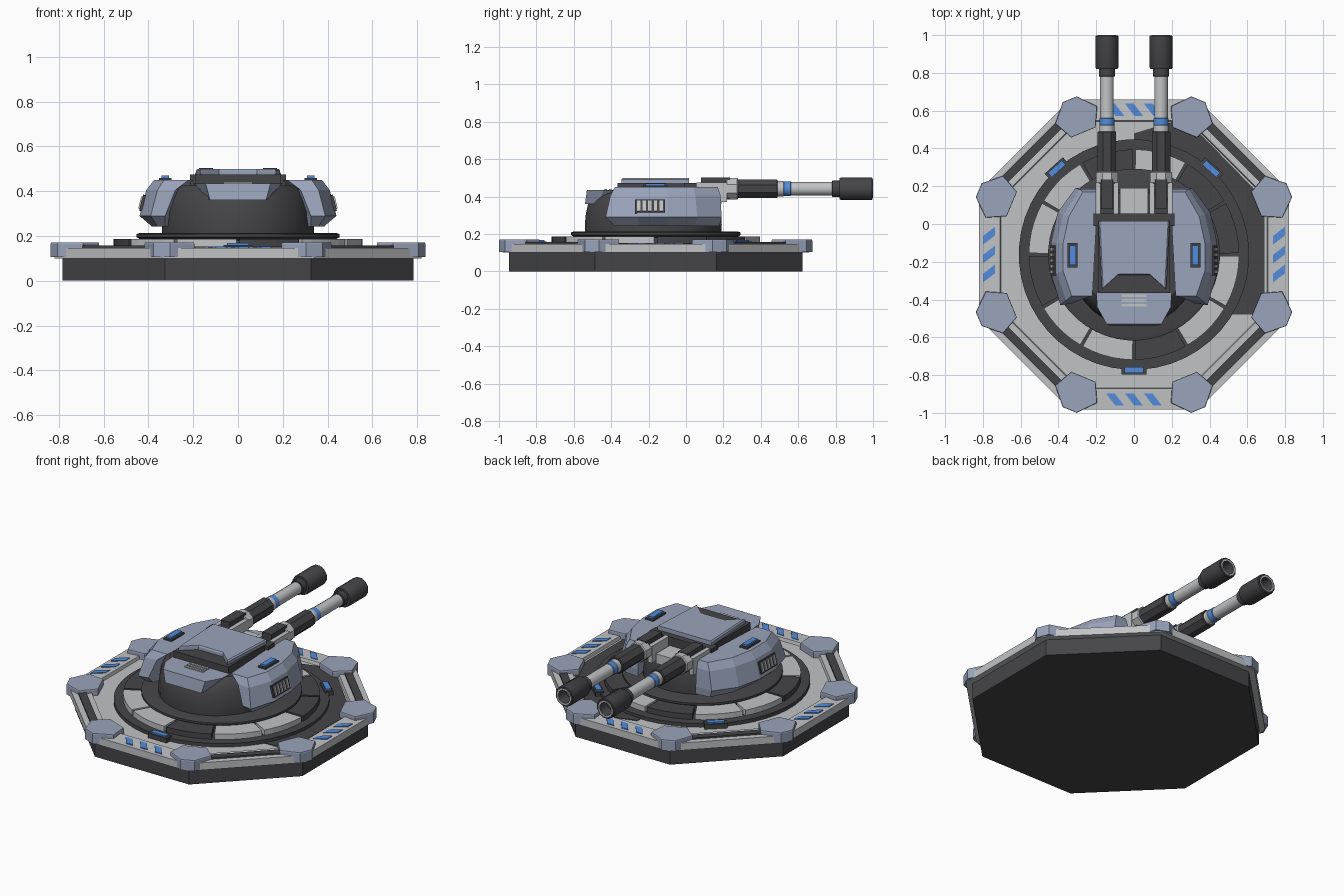
import bpy, bmesh, math
from mathutils import Matrix

if "Cube" in bpy.data.objects:
    bpy.data.objects.remove(bpy.data.objects["Cube"])

CY = -0.162  # centre of the base along y


def material(name, rgb):
    m = bpy.data.materials.new(name)
    m.diffuse_color = (*rgb, 1)
    m.use_nodes = True
    m.node_tree.nodes["Principled BSDF"].inputs["Base Color"].default_value = m.diffuse_color
    return m


ARMOR = material("blue_grey_armor", (0.32, 0.37, 0.495))
LIGHT = material("light_grey", (0.53, 0.545, 0.56))
DARK = material("dark_grey", (0.06, 0.06, 0.066))
BLUE = material("signal_blue", (0.085, 0.26, 0.7))


def finish(name, bm, mat, matrix=None, smooth=False):
    bmesh.ops.remove_doubles(bm, verts=bm.verts, dist=1e-5)
    if matrix:
        bm.transform(matrix)
    bmesh.ops.recalc_face_normals(bm, faces=bm.faces)
    me = bpy.data.meshes.new(name)
    bm.to_mesh(me)
    bm.free()
    me.materials.append(mat)
    ob = bpy.data.objects.new(name, me)
    bpy.context.collection.objects.link(ob)
    if smooth:
        bpy.ops.object.select_all(action='DESELECT')
        ob.select_set(True)
        bpy.context.view_layer.objects.active = ob
        bpy.ops.object.shade_smooth_by_angle(angle=math.radians(35))
    return ob


def loft(name, rings, mat, matrix=None):
    """Skin matching (outline, z) rings and cap both ends."""
    bm = bmesh.new()
    vs = [[bm.verts.new((x, y, z)) for x, y in pts] for pts, z in rings]
    n = len(vs[0])
    for a, b in zip(vs, vs[1:]):
        for i in range(n):
            bm.faces.new((a[i], a[(i + 1) % n], b[(i + 1) % n], b[i]))
    bm.faces.new(vs[0][::-1])
    bm.faces.new(vs[-1])
    return finish(name, bm, mat, matrix)


def prism(name, pts, z0, z1, mat, matrix=None):
    return loft(name, [(pts, z0), (pts, z1)], mat, matrix)


def box(name, x0, x1, y0, y1, z0, z1, mat, matrix=None):
    return prism(name, [(x0, y0), (x1, y0), (x1, y1), (x0, y1)], z0, z1, mat, matrix)


def lathe(name, profile, n, mat, matrix=None, smooth=False):
    """Spin a (radius, height) profile round z, with a flat side facing x."""
    bm = bmesh.new()
    rot = [2 * math.pi * (i + 0.5) / n for i in range(n)]
    rings = [[bm.verts.new((r * math.cos(a), r * math.sin(a), h)) for a in rot] if r else
             [bm.verts.new((0, 0, h))] for r, h in profile]
    for a, b in zip(rings, rings[1:]):
        for i in range(n):
            j = (i + 1) % n
            f = [a[i % len(a)], a[j % len(a)], b[j % len(b)], b[i % len(b)]]
            bm.faces.new(list(dict.fromkeys(f)))
    return finish(name, bm, mat, matrix, smooth)


def spin(deg):
    return Matrix.Translation((0, CY, 0)) @ Matrix.Rotation(math.radians(deg), 4, 'Z')


# Octagonal foundation and deck with a raised rim
K = 1 / math.cos(math.pi / 8)
lathe("foundation", [(0, 0), (0.785 * K, 0), (0.785 * K, 0.1), (0, 0.1)], 8, DARK, spin(0))
lathe("deck", [(0, 0.1), (0.82 * K, 0.1), (0.82 * K, 0.146), (0.71 * K, 0.15),
               (0.705 * K, 0.131), (0, 0.131)], 8, LIGHT, spin(0))
prism("dark_deck_panel", [(0, 0.3), (0, 0.48), (0.2, 0.54), (0.29, 0.54), (0.69, 0.13),
                          (0.69, -0.48), (0.52, -0.48), (0.3, -0.2)], 0.126, 0.135, DARK)

# Corner pads, diagonal bars and painted stripes
pad = [(0.89, 0.04), (0.80, 0.12), (0.70, 0.07), (0.70, -0.07), (0.80, -0.12), (0.89, -0.04)]
pad_top = [(0.785 + (x - 0.785) * 0.98, y * 0.98) for x, y in pad]
for k in range(8):
    loft("corner_pad", [(pad, 0.105), (pad, 0.165), (pad_top, 0.17)], ARMOR, spin(22.5 + 45 * k))
for k in range(4):
    box("diagonal_bar", 0.742, 0.787, -0.21, 0.21, 0.14, 0.157, DARK, spin(45 + 90 * k))
    for c in (-0.1, 0, 0.1):
        prism("deck_stripe", [(0.735, c - 0.048), (0.735, c - 0.002), (0.8, c + 0.048),
                              (0.8, c + 0.002)], 0.145, 0.1525, BLUE, spin(90 * k))

# Turret track: low ring, twelve segments and the turning disc
lathe("track_ring", [(0, 0.12), (0.61, 0.12), (0.61, 0.153), (0, 0.153)], 48, DARK, spin(0))
light_segments = (0, 0, 1, 0, 1, 1, 0, 1, 1, 0, 1, 1)
for k, lit in enumerate(light_segments):
    arc = [math.radians(30 * k + 0.8 + 28.4 * i / 5) for i in range(6)]
    pts = [(0.557 * math.cos(a), 0.557 * math.sin(a)) for a in arc]
    pts += [(0.44 * math.cos(a), 0.44 * math.sin(a)) for a in reversed(arc)]
    prism("track_segment", pts, 0.15, 0.187, LIGHT if lit else DARK, spin(0))
lathe("track_core", [(0, 0.15), (0.45, 0.15), (0.45, 0.182), (0, 0.182)], 48, DARK, spin(0))
lathe("turning_disc", [(0, 0.18), (0.43, 0.18), (0.455, 0.195), (0.455, 0.208), (0.44, 0.213),
                       (0, 0.213)], 48, DARK, spin(0), True)

# Beacons on the track
for deg in (-90, 48, 132):
    box("beacon_frame", 0.585, 0.635, -0.065, 0.065, 0.125, 0.16, DARK, spin(deg))
    box("beacon_lamp", 0.595, 0.627, -0.05, 0.05, 0.155, 0.169, BLUE, spin(deg))

# Rounded turret body with a lowered gun bay at the back
body = lathe("turret_body", [(0, 0.205), (0.365, 0.205), (0.368, 0.25), (0.362, 0.31),
                             (0.35, 0.36), (0.33, 0.4), (0.3, 0.425), (0, 0.43)], 32, DARK,
             Matrix.Translation((0, -0.175, 0)) @ Matrix.Diagonal((0.93, 1, 1, 1)), True)
bay = box("gun_bay_cutter", -0.19, 0.19, 0.04, 0.4, 0.36, 0.6, DARK)
bay.hide_render = True
bay.hide_viewport = True
cut = body.modifiers.new("gun_bay", 'BOOLEAN')
cut.operation = 'DIFFERENCE'
cut.object = bay

# Side armor pods, open towards the front of the body, with lamps and vents
top = [(0.19, 0.17), (0.27, 0.17), (0.345, 0.04), (0.375, -0.1), (0.375, -0.25), (0.33, -0.38),
       (0.22, -0.38)]
mid = [(0.2, 0.185), (0.29, 0.185), (0.375, 0.05), (0.41, -0.1), (0.41, -0.26), (0.36, -0.405),
       (0.28, -0.4)]
low = [(0.2, 0.19), (0.31, 0.19), (0.405, 0.06), (0.44, -0.1), (0.44, -0.26), (0.39, -0.43),
       (0.325, -0.42)]
foot = [(0.2, 0.19), (0.29, 0.18), (0.36, 0.05), (0.385, -0.1), (0.385, -0.25), (0.36, -0.38),
        (0.325, -0.37)]
for s in (1, -1):
    M = Matrix.Diagonal((s, 1, 1, 1))
    loft("side_armor", [(foot, 0.243), (low, 0.29), (mid, 0.405), (top, 0.45)], ARMOR, M)
    box("armor_lamp_frame", 0.298, 0.352, -0.23, -0.1, 0.44, 0.459, DARK, M)
    box("armor_lamp", 0.308, 0.342, -0.217, -0.113, 0.455, 0.47, BLUE, M)
    # vents lean with the armor face
    V = M @ Matrix.Translation((0.425, -0.193, 0.347)) @ Matrix.Rotation(-0.255, 4, 'Y')
    box("vent_frame", -0.01, 0.008, -0.08, 0.08, -0.037, 0.037, DARK, V)
    for i in range(5):
        y = -0.06 + 0.03 * i
        box("vent_slat", 0, 0.014, y - 0.009, y + 0.009, -0.029, 0.029, LIGHT, V)

# Front hood with slats
hood = [(-0.145, -0.53), (0.145, -0.53), (0.195, -0.44), (0.2, -0.36), (-0.2, -0.36),
        (-0.195, -0.44)]
under = [(-0.125, -0.54), (0.125, -0.54), (0.13, -0.47), (0.13, -0.36), (-0.13, -0.36),
         (-0.13, -0.47)]
loft("front_hood", [(under, 0.36), (hood, 0.434)], ARMOR)
for y in (-0.43, -0.405, -0.38):
    box("hood_slat", -0.065, 0.065, y - 0.007, y + 0.007, 0.43, 0.44, LIGHT)

# Roof block and notched roof plate
box("roof_block", -0.19, 0.19, -0.365, 0.03, 0.42, 0.474, DARK)
plate = [(-0.17, -0.345), (-0.085, -0.27), (0.085, -0.27), (0.17, -0.345), (0.188, 0.015),
         (-0.188, 0.015)]
loft("roof_plate", [(plate, 0.47), (plate, 0.492), ([(x * 0.96, y * 0.98) for x, y in plate], 0.5)],
     ARMOR)

# Gun cradle
box("cradle_floor", -0.075, 0.075, 0.04, 0.19, 0.36, 0.42, LIGHT)
box("cradle_back", -0.215, 0.215, -0.01, 0.055, 0.36, 0.474, DARK)

# Twin guns: each part is a short tube along y
Z = 0.442
for gx in (-0.143, 0.143):
    G = Matrix.Translation((gx, 0, Z)) @ Matrix.Rotation(math.radians(-90), 4, 'X')

    def tube(name, y0, y1, r, mat, n=12):
        c = r * 0.08
        lathe(name, [(0, y0), (r - c, y0), (r, y0 + c), (r, y1 - c), (r - c, y1), (0, y1)],
              n, mat, G, n > 10)

    box("gun_breech", gx - 0.032, gx + 0.032, 0.08, 0.235, 0.39, 0.503, DARK)
    for s in (-1, 1):
        box("gun_bracket", gx + s * 0.048 - 0.013, gx + s * 0.048 + 0.013, 0.055, 0.22, 0.37,
            0.475, LIGHT)
    tube("gun_clamp", 0.215, 0.278, 0.062, LIGHT, 8)
    tube("gun_sleeve", 0.25, 0.49, 0.053, DARK, 8)
    tube("gun_neck", 0.48, 0.525, 0.042, LIGHT)
    tube("gun_band", 0.52, 0.562, 0.04, BLUE)
    tube("gun_barrel", 0.54, 0.8, 0.037, LIGHT)
    tube("gun_collar", 0.78, 0.83, 0.045, DARK)
    lathe("gun_muzzle", [(0, 0.82), (0.058, 0.82), (0.062, 0.828), (0.062, 0.994), (0.058, 0.998),
                         (0.04, 0.998), (0.036, 0.93), (0, 0.93)], 12, DARK, G, True)
    lathe("muzzle_lip", [(0.041, 0.99), (0.05, 0.99), (0.05, 1.0), (0.041, 1.0), (0.041, 0.99)],
          12, LIGHT, G)
